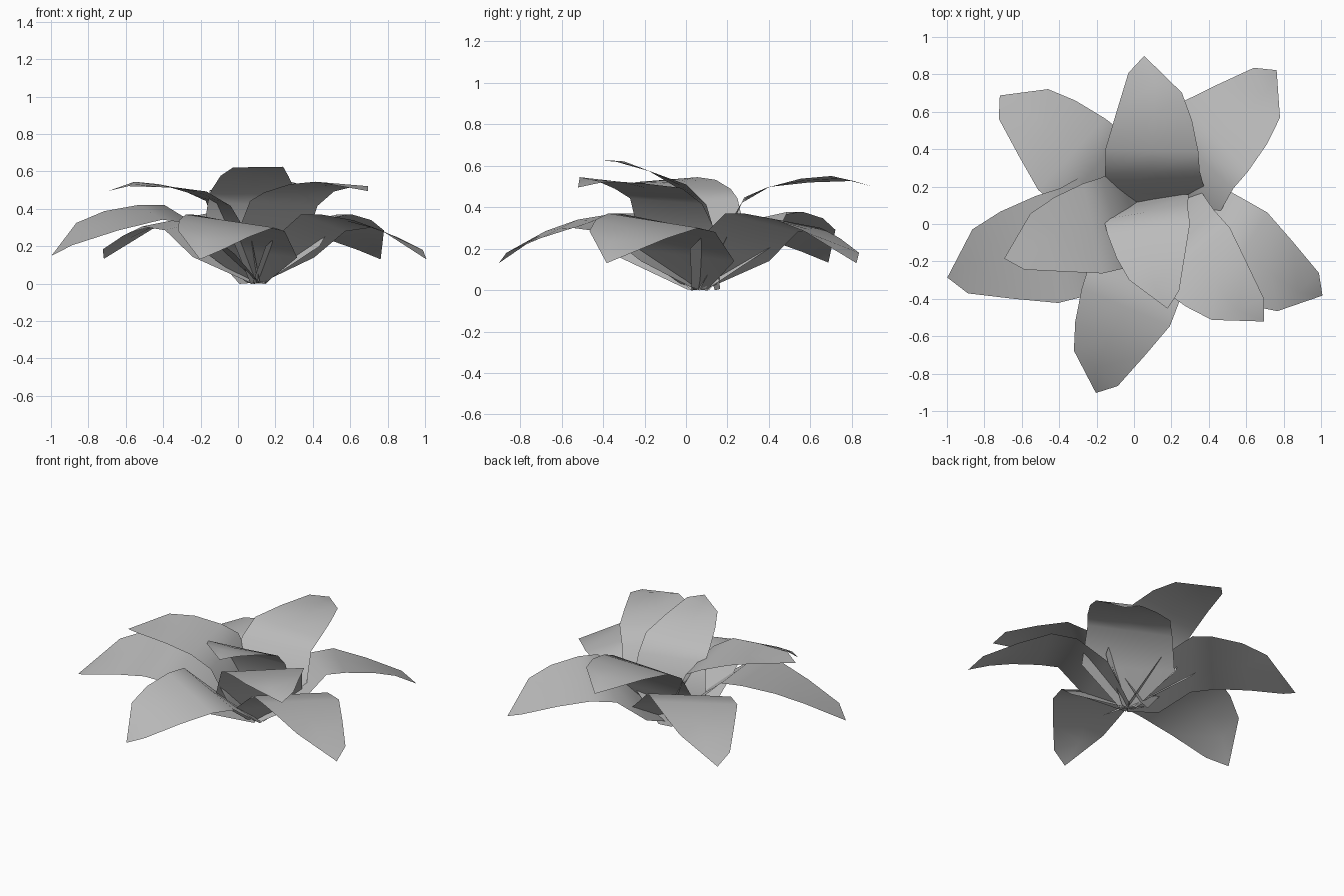
import bpy
from math import radians
from mathutils import Matrix, Vector

cube = bpy.data.objects.get("Cube")
if cube:
    bpy.data.objects.remove(cube, do_unlink=True)

# One grey for the whole plant
grey = bpy.data.materials.new("leaf_grey")
grey.use_nodes = True
colour = (0.5, 0.5, 0.5, 1)
grey.diffuse_color = colour
grey.node_tree.nodes["Principled BSDF"].inputs["Base Color"].default_value = colour

# Leaf edges, pointing along +x: (reach, side, height) from base to shoulder
LEFT = [(0, .05, .003), (.20, .29, .14), (.39, .28, .28), (.55, .27, .30),
        (.74, .19, .25), (.94, .10, .18)]
RIGHT = [(0, -.05, .003), (.19, -.28, .20), (.38, -.24, .37), (.50, -.24, .37),
         (.68, -.22, .34), (.83, -.18, .285)]
TIP = Vector((1.01, 0, .13))


def leaf(name, angle, size=1.0, tilt=0, roll=0, width=1.0, base=(.1, .06, 0)):
    """Arched leaf blade, rolled, tilted up at its base and turned to a direction."""
    place = (Matrix.Translation(base) @ Matrix.Rotation(radians(angle), 4, 'Z')
             @ Matrix.Rotation(radians(-tilt), 4, 'Y')
             @ Matrix.Rotation(radians(roll), 4, 'X')
             @ Matrix.Diagonal((size, size * width, size, 1)))
    verts, faces = [], []
    for a, b in zip(LEFT, RIGHT):
        a, b = Vector(a), Vector(b)
        verts += [a, (a + b) / 2, b]
    for row in range(len(LEFT) - 1):
        for col in range(2):
            i = row * 3 + col
            faces.append((i, i + 1, i + 4, i + 3))
    last = len(verts) - 3
    verts.append(TIP)
    faces += [(last, last + 1, last + 3), (last + 1, last + 2, last + 3)]
    mesh = bpy.data.meshes.new(name)
    mesh.from_pydata([place @ v for v in verts], [], faces)
    mesh.materials.append(grey)
    mesh.polygons.foreach_set("use_smooth", [True] * len(faces))
    mesh.update()
    obj = bpy.data.objects.new(name, mesh)
    bpy.context.collection.objects.link(obj)


# Lower ring of spreading leaves
leaf("lower_leaf_right", 197.5, 1.14)
leaf("lower_leaf_front", 252.5)
leaf("lower_leaf_front_left", 334)
leaf("lower_leaf_back_left", 49)
leaf("lower_leaf_back_right", 142.5, 1.02)

# Upper ring of raised leaves
leaf("upper_leaf_right", 198, .95, 23.5, 6)
leaf("upper_leaf_back", 94, .96, 23.5, 6)
leaf("upper_leaf_front_left", 316.5, .95, 23.5, 6)
leaf("upper_leaf_front", 283, .86, 38, 5, base=(.05, .15, 0))

# Slim young shoots in the heart of the plant
for n, direction in enumerate((60, 170, 290)):
    leaf(f"young_shoot_{n + 1}", direction, .24, 68, width=.3)
